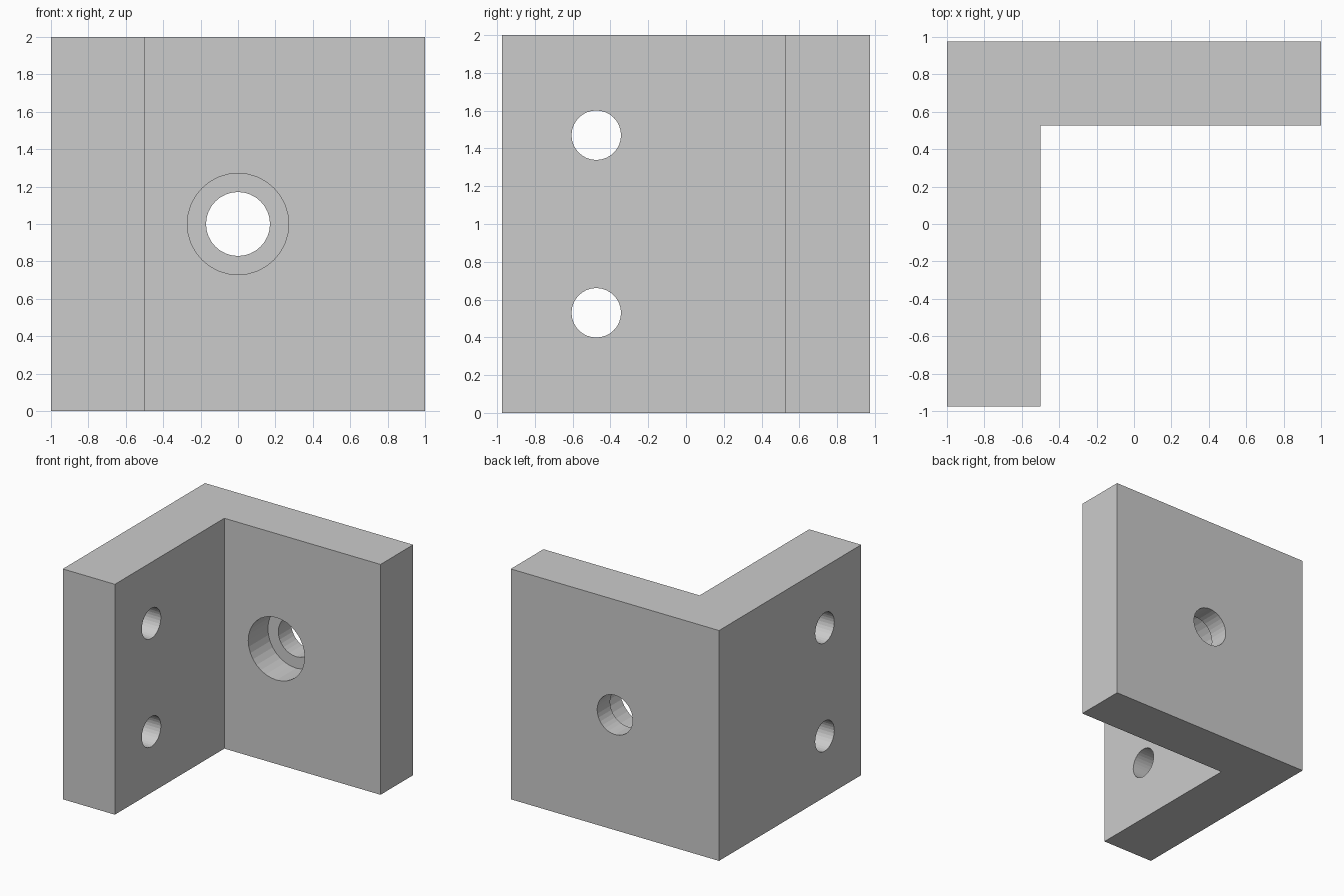
import bpy, bmesh
from math import pi

if "Cube" in bpy.data.objects:
    bpy.data.objects.remove(bpy.data.objects["Cube"])

# L-shaped bracket body, extruded from its plan profile
profile = [(-1, -0.975), (-0.5, -0.975), (-0.5, 0.527),
           (1, 0.527), (1, 0.975), (-1, 0.975)]
bm = bmesh.new()
base = bm.faces.new([bm.verts.new((x, y, 0)) for x, y in profile])
ext = bmesh.ops.extrude_face_region(bm, geom=[base])
bmesh.ops.translate(bm, vec=(0, 0, 2),
                    verts=[v for v in ext["geom"] if isinstance(v, bmesh.types.BMVert)])
bmesh.ops.recalc_face_normals(bm, faces=bm.faces)
mesh = bpy.data.meshes.new("corner_bracket")
bm.to_mesh(mesh)
bm.free()
bracket = bpy.data.objects.new("corner_bracket", mesh)
bpy.context.collection.objects.link(bracket)


def drill(name, radius, depth, location, rotation):
    """Cut a round hole into the bracket."""
    bpy.ops.mesh.primitive_cylinder_add(vertices=32, radius=radius, depth=depth,
                                        location=location, rotation=rotation)
    cutter = bpy.context.object
    cutter.name = name
    cutter.hide_render = True
    mod = bracket.modifiers.new(name, "BOOLEAN")
    mod.operation = "DIFFERENCE"
    mod.solver = "EXACT"
    mod.object = cutter
    bpy.context.view_layer.objects.active = bracket
    bpy.ops.object.modifier_apply(modifier=name)
    bpy.data.objects.remove(cutter)


# Counterbored bolt hole through the back plate
along_y, along_x = (pi / 2, 0, 0), (0, pi / 2, 0)
drill("bolt_hole", 0.171, 1.0, (0, 0.75, 1), along_y)
drill("bolt_counterbore", 0.271, 0.54, (0, 0.527, 1), along_y)

# Pair of plain screw holes through the side plate
for z in (0.53, 1.47):
    drill("screw_hole", 0.131, 1.0, (-0.75, -0.475, z), along_x)
